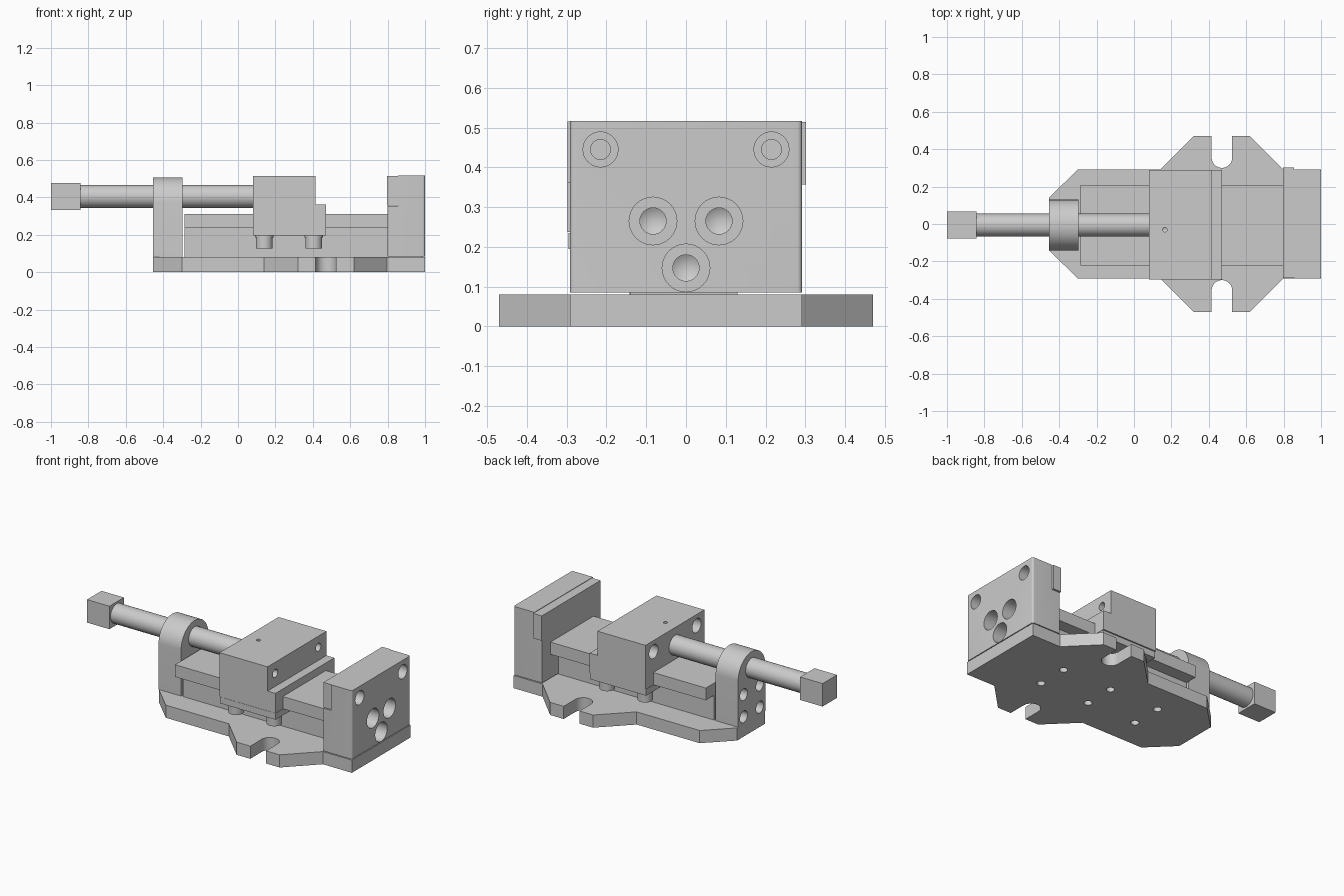
import bpy, bmesh
from math import sin, cos, pi
from mathutils import Vector

if "Cube" in bpy.data.objects:
    bpy.data.objects.remove(bpy.data.objects["Cube"])


def finish(name, bm):
    bmesh.ops.remove_doubles(bm, verts=bm.verts, dist=1e-5)
    bmesh.ops.recalc_face_normals(bm, faces=bm.faces)
    me = bpy.data.meshes.new(name)
    bm.to_mesh(me)
    bm.free()
    ob = bpy.data.objects.new(name, me)
    bpy.context.collection.objects.link(ob)
    return ob


def prism(name, pts, axis, lo, hi):
    """Extrude a closed outline along an axis (outline uses the other two axes in order)."""
    bm = bmesh.new()
    place = {'x': lambda a, b: (lo, a, b), 'y': lambda a, b: (a, lo, b), 'z': lambda a, b: (a, b, lo)}[axis]
    face = bm.faces.new([bm.verts.new(place(*p)) for p in pts])
    new = bmesh.ops.extrude_face_region(bm, geom=[face])['geom']
    move = Vector([hi - lo if axis == k else 0 for k in 'xyz'])
    bmesh.ops.translate(bm, vec=move, verts=[g for g in new if isinstance(g, bmesh.types.BMVert)])
    return finish(name, bm)


def box(name, x, y, z):
    return prism(name, [(x[0], y[0]), (x[1], y[0]), (x[1], y[1]), (x[0], y[1])], 'z', *z)


def lathe(name, origin, direction, profile, seg=32):
    """Revolve (distance, radius) points about an axis; ends on radius 0."""
    bm = bmesh.new()
    verts = [bm.verts.new((r, 0, t)) for t, r in profile]
    edges = [bm.edges.new(p) for p in zip(verts, verts[1:])]
    bmesh.ops.spin(bm, geom=verts + edges, cent=(0, 0, 0), axis=(0, 0, 1), angle=2 * pi, steps=seg)
    rot = Vector((0, 0, 1)).rotation_difference(Vector(direction)).to_matrix()
    for v in bm.verts:
        v.co = rot @ v.co + Vector(origin)
    return finish(name, bm)


def cut(ob, cutters):
    for c in cutters:
        c.hide_render = True
        mod = ob.modifiers.new("cut", 'BOOLEAN')
        mod.operation, mod.solver, mod.object = 'DIFFERENCE', 'EXACT', c
    dg = bpy.context.evaluated_depsgraph_get()
    me = bpy.data.meshes.new_from_object(ob.evaluated_get(dg))
    ob.modifiers.clear()
    ob.data = me
    for c in cutters:
        bpy.data.objects.remove(c)


def drill(origin, direction, r, depth, bore=0, bore_depth=0):
    """Drill cutter with pointed end and optional counterbore."""
    prof = [(-.02, 0)]
    prof += [(-.02, bore), (bore_depth, bore), (bore_depth, r)] if bore else [(-.02, r)]
    return lathe("drill_cutter", origin, direction, prof + [(depth, r), (depth + r * .6, 0)])


def arc(cx, cy, r, a0, a1, n):
    return [(cx + r * cos(a0 + (a1 - a0) * i / n), cy + r * sin(a0 + (a1 - a0) * i / n)) for i in range(n + 1)]


CY = -.006   # centre line of the screw

# Base plate with flared, slotted ears and mounting holes underneath
half = [(-.455, .14), (-.30, .292), (.14, .292), (.32, .47), (.415, .47)]
half += arc(.47, .355, .055, pi, 2 * pi, 16)
half += [(.525, .47), (.62, .47), (.797, .292), (1, .292)]
base = prism("base_plate", half + [(x, -y) for x, y in reversed(half)], 'z', 0, .08)
cut(base, [drill((x, y, 0), (0, 0, 1), .024, .06) for x in (-.09, .26, .61) for y in (-.1, .1)])

# T-shaped guide rail
t_half = [(.135, .08), (.135, .235), (.215, .235), (.215, .312)]
prism("guide_rail", [(y + CY, z) for y, z in t_half] + [(CY - y, z) for y, z in reversed(t_half)],
      'x', -.285, .8)
box("rail_end_key", (.8, .99), (CY - .135, CY + .135), (.08, .085))

# Fixed jaw with rounded outer corners and counterbored bolt holes
r = .012
outline = [(.8, -.292)] + arc(1 - r, -.292 + r, r, -pi / 2, 0, 5) + arc(1 - r, .292 - r, r, 0, pi / 2, 5)
outline += [(.8, .292)]
fixed = prism("fixed_jaw", outline, 'z', .085, .517)
holes = [drill((1, y, .445), (-1, 0, 0), .025, .16, .044, .07) for y in (-.215, .215)]
holes += [drill((1, y, z), (-1, 0, 0), .033, .16, .06, .08)
          for y, z in ((-.083, .265), (.083, .265), (0, .147))]
recess = box("plate_recess", (.7, .855), (-.4, .4), (.355, .6))
cut(fixed, holes + [recess])
box("fixed_jaw_plate", (.796, .855), (-.285, .302), (.357, .514))

# Moving jaw with a step, rail channel, screw holes and an oil hole
moving = prism("moving_jaw", [(.08, .237), (.47, .237), (.47, .362), (.415, .362), (.415, .515), (.08, .515)],
               'y', -.298, .29)
cutters = [box("channel", (0, .6), (CY - .218, CY + .218), (.2, .314))]
cutters += [drill((.08, y + CY, .445), (1, 0, 0), .025, .5, .044, .08) for y in (-.215, .215)]
cutters += [drill((.165, -.03, .515), (0, 0, -1), .012, .08)]
cut(moving, cutters)

# Keeper plates under the rail flanges, with their bolts
for side, s in (("front", -1), ("back", 1)):
    ys = sorted((CY + s * .14, CY + s * .29))
    box(side + "_keeper_plate", (.08, .47), ys, (.195, .235))
    for i, x in enumerate((.14, .405)):
        lathe(f"{side}_keeper_bolt_{i + 1}", (x, CY + s * .212, .195), (0, 0, -1),
              [(0, 0), (0, .05), (.01, .05), (.01, .045), (.068, .045), (.068, .025), (.03, .025), (.03, 0)])

# Arched screw support
arch = [(CY - .136, .08), (CY + .136, .08)] + arc(CY, .37, .136, 0, pi, 32)
support = prism("screw_support", arch, 'x', -.455, -.298)
cut(support, [drill((-.455, CY + y, z), (1, 0, 0), .02, .13, .037, .07)
              for y in (-.08, .08) for z in (.125, .265)])

# Drive screw and its square head
lathe("drive_screw", (-.86, CY, .405), (1, 0, 0), [(0, 0), (0, .061), (1.0, .061), (1.0, 0)], 48)
box("screw_square_head", (-1, -.843), (CY - .072, CY + .072), (.332, .477))

# Smooth the round surfaces, keep hard edges
bpy.ops.object.select_all(action='SELECT')
bpy.context.view_layer.objects.active = base
bpy.ops.object.shade_smooth_by_angle(angle=pi / 6)
